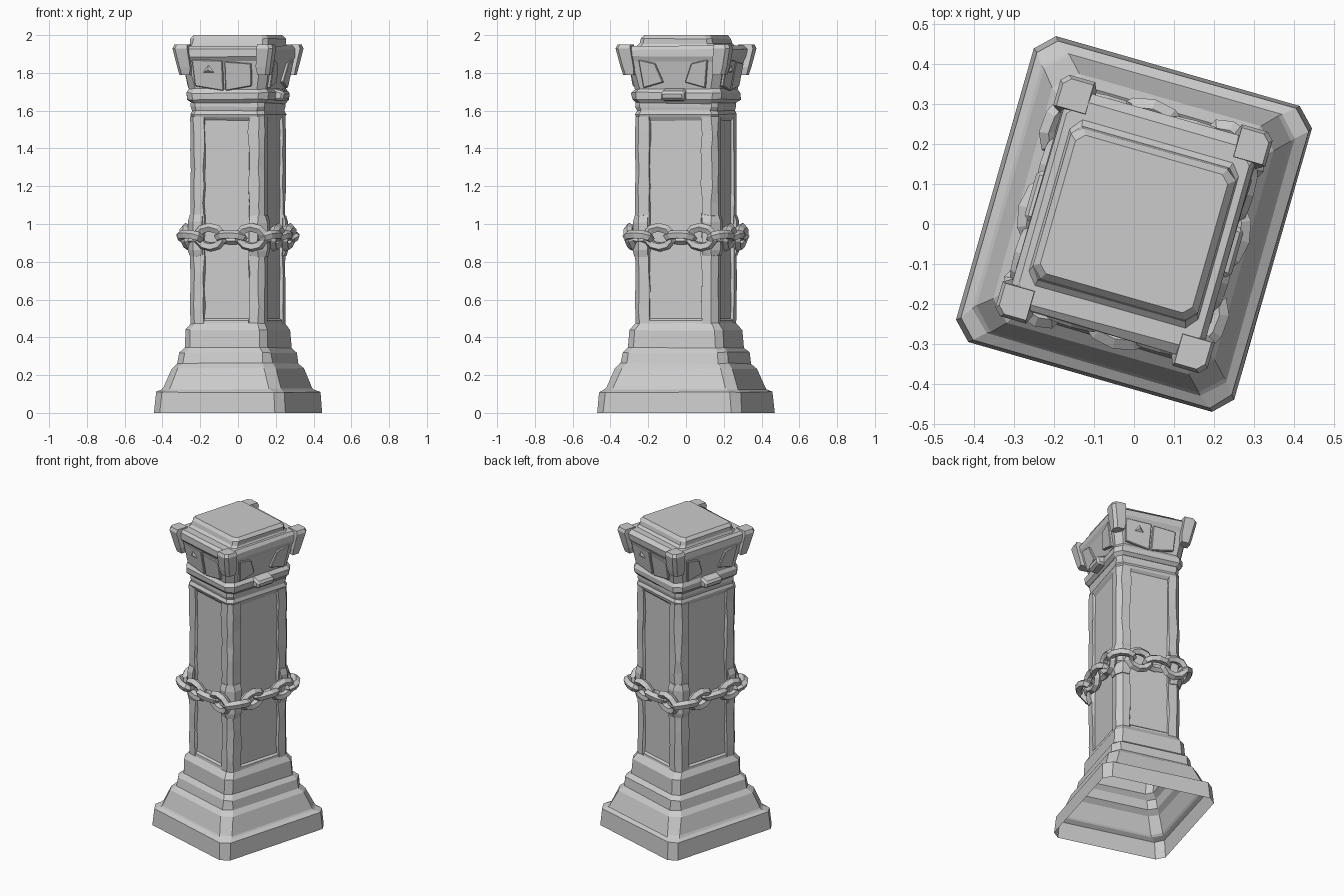
import bpy, bmesh, math, random
from mathutils import Matrix, Vector

random.seed(4)
TURN = Matrix.Rotation(math.radians(-16), 4, 'Z')
if "Cube" in bpy.data.objects:
    bpy.data.objects.remove(bpy.data.objects["Cube"])

stone = bpy.data.materials.new("grey stone")
stone.use_nodes = True
GREY = (0.6, 0.6, 0.6, 1)
stone.diffuse_color = GREY
stone.node_tree.nodes["Principled BSDF"].inputs["Base Color"].default_value = GREY


def finish(name, bm, flip=True):
    """Turn the part with the whole pillar and store it as an object."""
    if flip:
        bmesh.ops.recalc_face_normals(bm, faces=bm.faces)
    bm.transform(TURN)
    mesh = bpy.data.meshes.new(name)
    bm.to_mesh(mesh)
    bm.free()
    mesh.materials.append(stone)
    ob = bpy.data.objects.new(name, mesh)
    bpy.context.collection.objects.link(ob)
    return ob


def octagon(hx, hy, z, c, rough=0.0):
    pts = []
    for sx, sy in ((1, 1), (-1, 1), (-1, -1), (1, -1)):
        pair = [(sx * hx, sy * (hy - c)), (sx * (hx - c), sy * hy)]
        pts += pair if sx * sy > 0 else pair[::-1]
    r = lambda: random.uniform(-rough, rough)
    return [Vector((x + r(), y + r(), z + r())) for x, y in pts]


def skin(bm, rings, bottom=True, top=True):
    rows = [[bm.verts.new(p) for p in ring] for ring in rings]
    n = len(rows[0])
    for a, b in zip(rows, rows[1:]):
        for i in range(n):
            j = (i + 1) % n
            bm.faces.new((a[i], a[j], b[j], b[i]))
    if bottom:
        bm.faces.new(rows[0][::-1])
    if top:
        bm.faces.new(rows[-1])


def tiers(name, profile, bottom=True, top=True, rough=0.003):
    """Chamfered rectangular tiers from (half x, half y, height, chamfer)."""
    bm = bmesh.new()
    skin(bm, [octagon(*p, rough if 0 < p[2] < 1.99 else 0) for p in profile], bottom, top)
    return finish(name, bm, flip=False)


def hull(name, pts, bevel=0.0):
    bm = bmesh.new()
    for p in pts:
        bm.verts.new(p)
    bmesh.ops.convex_hull(bm, input=bm.verts)
    bmesh.ops.dissolve_limit(bm, angle_limit=0.02, verts=bm.verts, edges=bm.edges)
    if bevel:
        bmesh.ops.bevel(bm, geom=bm.edges[:], offset=bevel, segments=1, affect='EDGES')
    return finish(name, bm)


def on_side(side, u, out, z):
    """Place a point on one side: u across, out away from the axis."""
    return Vector([(u, -out, z), (out, u, z), (-u, out, z), (-out, -u, z)][side])


# Hollow stepped base
tiers("stepped_base", [
    (.362, .398, 0, .045), (.354, .39, .11, .045), (.33, .366, .125, .05),
    (.322, .358, .135, .05), (.288, .324, .235, .05), (.262, .297, .262, .045),
    (.254, .288, .32, .04), (.228, .262, .345, .035), (.224, .256, .44, .035),
    (.203, .228, .475, .03)], bottom=False, top=False)

# Shaft core, whose sides show as sunken panels
tiers("shaft_core", [(.189, .212, .45, .02), (.189, .212, 1.6, .02)], rough=0)

# Rough corner strips of the shaft
for sx in (1, -1):
    for sy in (1, -1):
        rings = []
        for i in range(13):
            z = .46 + i * .0925
            r = lambda k=.006: random.uniform(-k, k)
            c = .028 + r()
            sec = [(.12 + r(), .205), (.124 + r(), .228 + r(.002)), (.205 - c, .228 + r(.002)),
                   (.205 + r(.002), .228 - c), (.205 + r(.002), .144 + r()), (.182, .14 + r())]
            rings.append([(sx * x, sy * y, z + r(.015) * (0 < i < 12)) for x, y in sec])
        bm = bmesh.new()
        skin(bm, rings)
        finish("shaft_corner_strip", bm)

# Shaft head, with a sloped lip over the panels
tiers("shaft_head", [
    (.187, .21, 1.545, .03), (.202, .226, 1.565, .03), (.206, .23, 1.58, .03),
    (.198, .222, 1.6, .03), (.203, .227, 1.62, .03), (.203, .227, 1.68, .03)])

# Panel side lips
for side in range(4):
    w, d = ((.122, .212), (.145, .189))[side % 2]
    hull("panel_foot", [on_side(side, u, o, z) for u in (-w, w)
                        for o, z in ((d, .45), (d + .016, .45), (d + .012, .49), (d, .5))])

# Flared capital
tiers("capital", [
    (.205, .228, 1.64, .035), (.222, .246, 1.66, .04), (.226, .25, 1.695, .04),
    (.212, .236, 1.715, .04), (.238, .266, 1.86, .04), (.25, .28, 1.885, .04),
    (.252, .282, 1.925, .04), (.236, .262, 1.945, .04)], rough=.004)
tiers("capital_top_slab", [
    (.226, .222, 1.935, .03), (.216, .2, 1.955, .025), (.214, .197, 1.98, .025),
    (.198, .18, 2.0, .02)])

# Raised plaques on the capital
for side in range(4):
    base = (.236, .212)[side % 2]

    def sloped(u, z, lift):
        return on_side(side, u, base + (z - 1.715) * .185 + lift, z)

    if side % 2 == 0:
        shapes = [[(-.165, 1.73), (-.01, 1.705), (-.008, 1.865), (-.175, 1.87)],
                  [(.002, 1.705), (.145, 1.73), (.15, 1.85), (.004, 1.86)]]
    else:
        shapes = [[(-.17, 1.72), (-.06, 1.75), (-.1, 1.85), (-.19, 1.87)],
                  [(.17, 1.72), (.06, 1.75), (.1, 1.85), (.19, 1.87)]]
    for s in shapes:
        hull("capital_plaque", [sloped(u, z, k) for u, z in s for k in (-.02, .014)], .004)
    if side % 2 == 0:
        chip = [(-.12, 1.8), (-.05, 1.8), (-.085, 1.845)]
        hull("plaque_nub", [sloped(u, z, .012) for u, z in chip] + [sloped(-.085, 1.815, .026)])
    else:
        hull("capital_clasp", [on_side(side, u, o, z) for u in (-.065, .065)
                               for o, z in ((.2, 1.65), (.262, 1.655), (.272, 1.7), (.2, 1.72))], .012)

# Corner brackets of the capital
for sx in (1, -1):
    for sy in (1, -1):
        pts = []
        for z, ox, oy, w in ((1.79, .248, .28, .062), (1.83, .256, .292, .075),
                             (1.93, .276, .314, .085), (1.95, .268, .306, .075)):
            for dx, dy in ((0, .018), (.018, 0), (w, 0), (w, w), (0, w)):
                pts.append((sx * (ox - dx), sy * (oy - dy), z))
        hull("corner_bracket", pts)

# Corner cuffs that carry the chain
for sx in (1, -1):
    for sy in (1, -1):
        pts = []
        for z, g in ((.83, .004), (.86, .014), (1.01, .014), (1.045, .003)):
            for x, y in ((.13, .228 + g), (.178, .228 + g), (.205 + g, .2), (.205 + g, .15), (.13, .15)):
                pts.append((sx * x, sy * y, z + random.uniform(-.006, .006)))
        hull("corner_cuff", pts)


# Chain of heavy links around the shaft
def chain_link(name, place, length, width, thick):
    bm = bmesh.new()
    n, m, rows = 10, 5, []
    for i in range(n):
        a = 2 * math.pi * (i + .5) / n
        out = Vector((math.cos(a), math.sin(a), 0))
        mid = Vector((length * out.x, width * out.y, 0))
        rows.append([bm.verts.new(place @ (mid + out * thick * math.cos(b) + Vector((0, 0, thick * math.sin(b)))))
                     for b in (2 * math.pi * k / m for k in range(m))])
    for i in range(n):
        for k in range(m):
            a, b, l = rows[i], rows[(i + 1) % n], (k + 1) % m
            bm.faces.new((a[k], b[k], b[l], a[l]))
    finish(name, bm)


def chain_point(t, hx=.232, hy=.256, c=.05):
    ring = octagon(hx, hy, .93, c)
    lens = [(ring[(i + 1) % 8] - p).length for i, p in enumerate(ring)]
    d = (t % 1) * sum(lens)
    for i, ln in enumerate(lens):
        if d <= ln:
            return ring[i].lerp(ring[(i + 1) % 8], d / ln)
        d -= ln
    return ring[0]


LINKS = 16
for i in range(LINKS):
    t = (i + .5) / LINKS
    centre = chain_point(t)
    along = (chain_point(t + .02) - chain_point(t - .02)).normalized()
    up = Vector((0, 0, 1))
    away = along.cross(up)
    roll = math.radians(12 if i % 2 else 68)
    side_dir = up * math.cos(roll) + away * math.sin(roll)
    frame = Matrix((along, side_dir, along.cross(side_dir))).transposed().to_4x4()
    place = Matrix.Translation(centre) @ frame
    chain_link("chain_link", place, .068, .053 if i % 2 else .038, .025)
